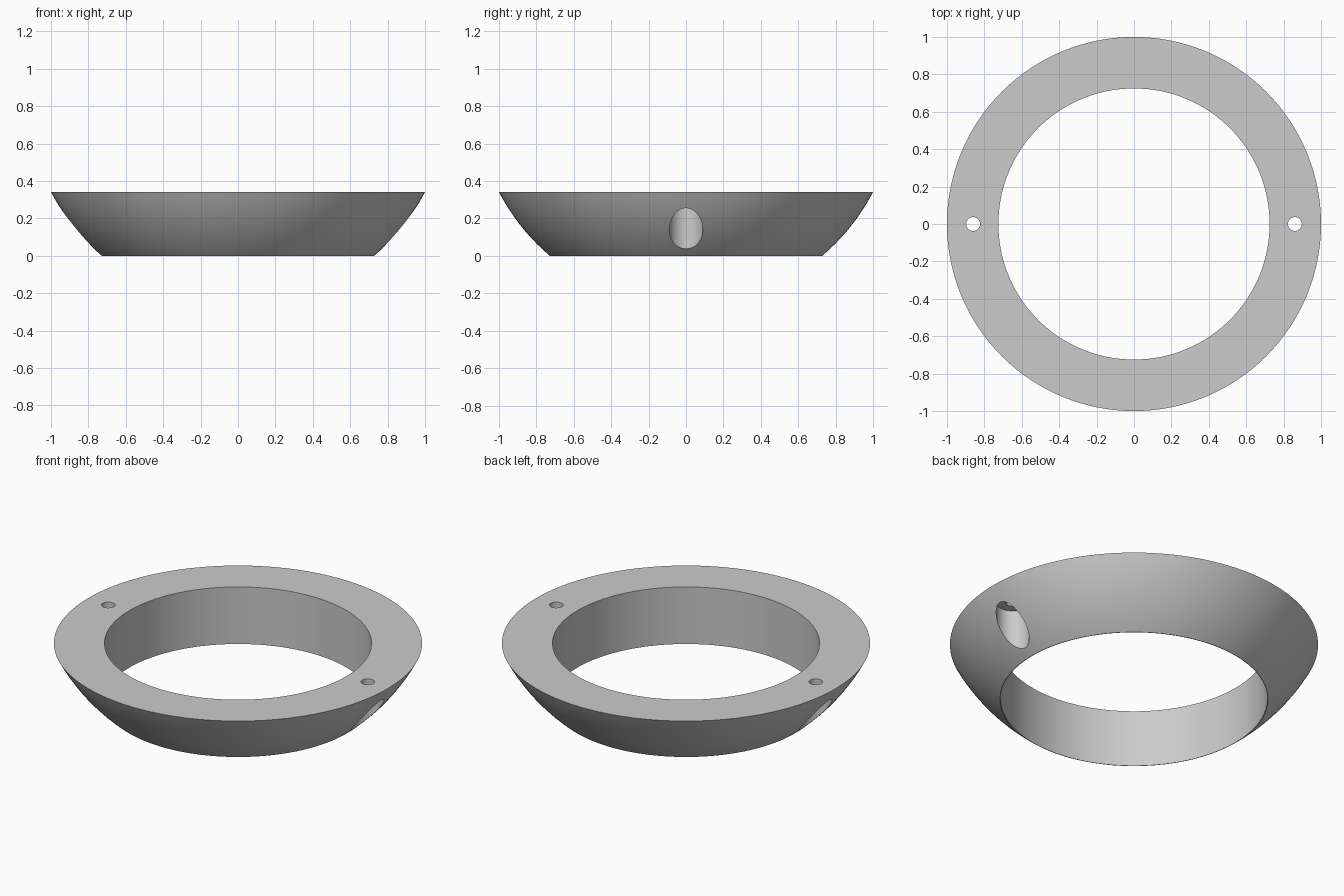
import bpy, bmesh
from math import sqrt, radians, tau

default = bpy.data.objects.get("Cube")
if default:
    bpy.data.objects.remove(default, do_unlink=True)

HEIGHT = 0.342        # ring height
INNER_R = 0.725       # bore radius of the ring
FOOT_R = 0.728        # outer radius at the base
HOLE_X = 0.86         # screw hole offset

grey = bpy.data.materials.new("plain grey")
grey.use_nodes = True
colour = (0.6, 0.6, 0.6, 1)
grey.diffuse_color = colour
grey.node_tree.nodes["Principled BSDF"].inputs["Base Color"].default_value = colour


def lathe(name, profile, steps, closed, x=0):
    """Revolve an (r, z) profile around the vertical axis."""
    bm = bmesh.new()
    verts = [bm.verts.new((r, 0, z)) for r, z in profile]
    edges = [bm.edges.new(pair) for pair in zip(verts, verts[1:])]
    if closed:
        edges.append(bm.edges.new((verts[-1], verts[0])))
    bmesh.ops.spin(bm, geom=verts + edges, cent=(0, 0, 0), axis=(0, 0, 1),
                   angle=tau, steps=steps)
    bmesh.ops.remove_doubles(bm, verts=bm.verts, dist=1e-4)
    bmesh.ops.recalc_face_normals(bm, faces=bm.faces)
    mesh = bpy.data.meshes.new(name)
    bm.to_mesh(mesh)
    bm.free()
    mesh.materials.append(grey)
    obj = bpy.data.objects.new(name, mesh)
    obj.location.x = x
    bpy.context.collection.objects.link(obj)
    return obj


# Ring: straight bore, flat top, spherical outer side
centre_z = (1 + HEIGHT ** 2 - FOOT_R ** 2) / (2 * HEIGHT)
radius_sq = FOOT_R ** 2 + centre_z ** 2
n = 16
levels = [HEIGHT * i / n for i in range(n + 1)]
profile = [(sqrt(radius_sq - (centre_z - z) ** 2), z) for z in levels]
profile += [(INNER_R, HEIGHT), (INNER_R, 0)]
ring = lathe("ring", profile, 128, True)

# Stepped screw holes: wide recess from below, narrow hole through the top
step = [(0, -0.1), (0.09, -0.1), (0.09, 0.285),
        (0.037, 0.285), (0.037, 0.5), (0, 0.5)]
bpy.context.view_layer.objects.active = ring
ring.select_set(True)
for side in (-1, 1):
    cutter = lathe("hole_cutter", step, 40, False, side * HOLE_X)
    cutter.hide_render = True
    cut = ring.modifiers.new("screw hole", 'BOOLEAN')
    cut.operation = 'DIFFERENCE'
    cut.solver = 'EXACT'
    cut.object = cutter
    bpy.context.view_layer.update()
    bpy.ops.object.modifier_apply(modifier=cut.name)
    bpy.data.objects.remove(cutter, do_unlink=True)

bpy.ops.object.shade_smooth_by_angle(angle=radians(30))
